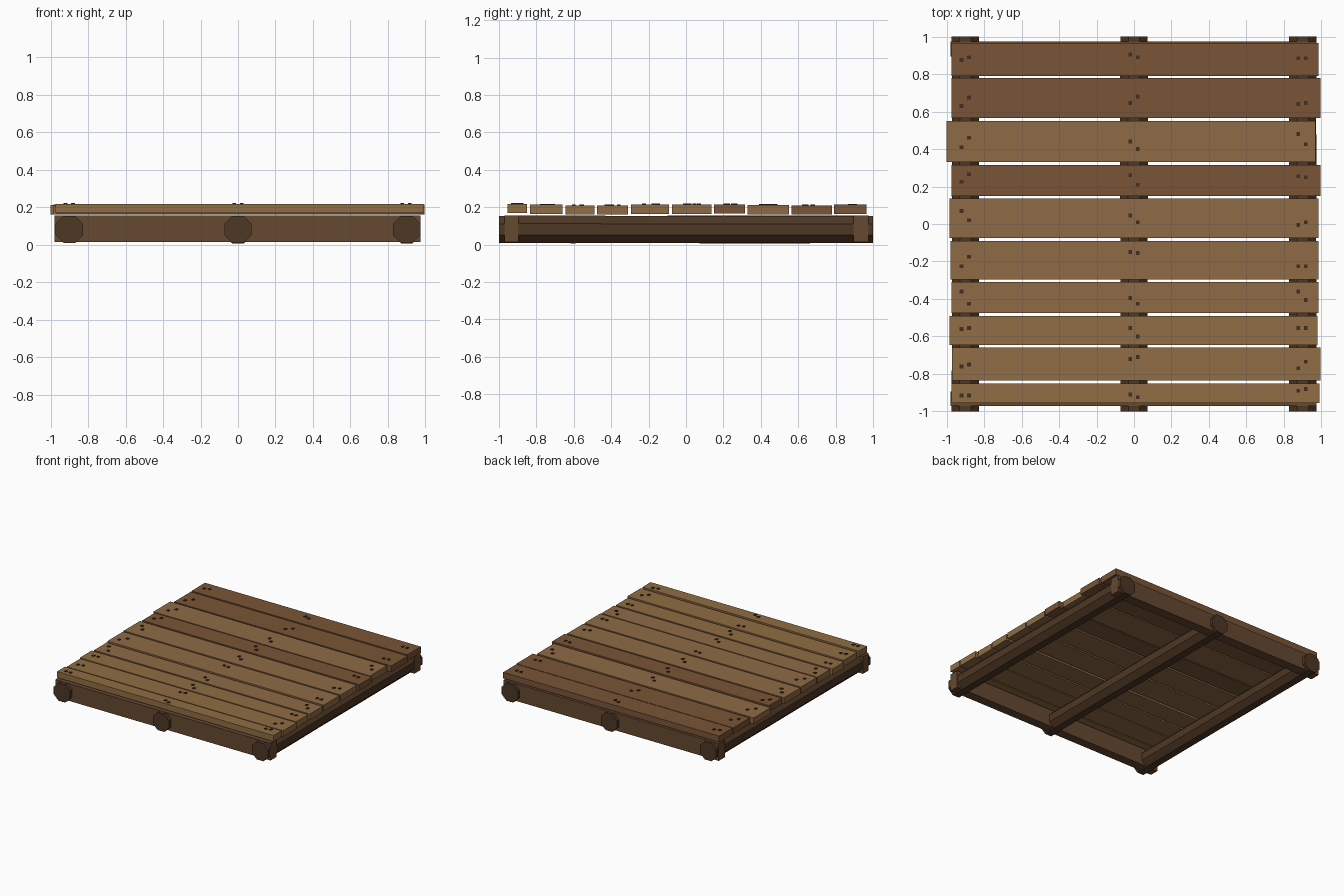
import bpy
import bmesh
import math
import random
from mathutils import Vector

random.seed(4)
cube = bpy.data.objects.get("Cube")
if cube:
    bpy.data.objects.remove(cube, do_unlink=True)


def make_material(name, colour):
    material = bpy.data.materials.new(name)
    material.use_nodes = True
    material.diffuse_color = (*colour, 1)
    shader = next(n for n in material.node_tree.nodes if n.type == 'BSDF_PRINCIPLED')
    shader.inputs["Base Color"].default_value = (*colour, 1)
    shader.inputs["Roughness"].default_value = 0.9
    return material


red_wood = make_material("red_brown_wood", (0.19, 0.09, 0.037))
tan_wood = make_material("tan_wood", (0.27, 0.145, 0.06))
pale_wood = make_material("pale_wood", (0.28, 0.155, 0.058))
beam_wood = make_material("beam_wood", (0.13, 0.066, 0.03))
log_wood = make_material("log_wood", (0.075, 0.038, 0.018))
nail_iron = make_material("nail_iron", (0.05, 0.028, 0.016))


def finish(bm, name, material):
    bmesh.ops.recalc_face_normals(bm, faces=bm.faces)
    mesh = bpy.data.meshes.new(name)
    bm.to_mesh(mesh)
    bm.free()
    mesh.materials.append(material)
    obj = bpy.data.objects.new(name, mesh)
    bpy.context.collection.objects.link(obj)
    return obj


def add_box(bm, low, high):
    low, high = Vector(low), Vector(high)
    verts = bmesh.ops.create_cube(bm, size=1)["verts"]
    bmesh.ops.scale(bm, vec=high - low, verts=verts)
    bmesh.ops.translate(bm, vec=(low + high) / 2, verts=verts)


def box(name, low, high, material):
    bm = bmesh.new()
    add_box(bm, low, high)
    return finish(bm, name, material)


# Eight-sided logs running front to back, slightly uneven along their length
def log(name, x, sides=8, radius=0.079):
    bm = bmesh.new()
    rings = []
    stations = (-1, -0.6, -0.2, 0.2, 0.6, 1)
    for y in stations:
        wobble = 0 if abs(y) == 1 else random.uniform(-0.002, 0.002)
        ring = []
        for i in range(sides):
            angle = math.tau * (i + 0.5) / sides
            r = radius + wobble
            ring.append(bm.verts.new((x + r * math.cos(angle), y, 0.081 + r * math.sin(angle))))
        rings.append(ring)
    for a, b in zip(rings, rings[1:]):
        for i in range(sides):
            j = (i + 1) % sides
            bm.faces.new((a[i], a[j], b[j], b[i]))
    # Triangle fans close the sawn ends
    for ring, y in ((rings[0], -1), (rings[-1], 1)):
        centre = bm.verts.new((x, y, 0.081))
        for i in range(sides):
            bm.faces.new((ring[i], ring[(i + 1) % sides], centre))
    finish(bm, name, log_wood)


for name, x in (("right_log", -0.9), ("middle_log", 0), ("left_log", 0.9)):
    log(name, x)

# Cross beams at both ends
box("front_beam", (-0.98, -0.97, 0.015), (0.975, -0.895, 0.156), beam_wood)
box("back_beam", (-0.98, 0.895, 0.015), (0.975, 0.975, 0.156), beam_wood)

# Deck planks: y range, x range, underside height, material, nail y positions
planks = (
    (0.79, 0.965, -0.975, 0.985, 0.163, red_wood, (0.875, 0.89, 0.905, 0.89, 0.885, 0.885)),
    (0.565, 0.78, -0.975, 0.995, 0.16, red_wood, (0.63, 0.675, 0.645, 0.68, 0.64, 0.645)),
    (0.33, 0.55, -1, 0.968, 0.161, tan_wood, (0.41, 0.46, 0.44, 0.4, 0.48, 0.425)),
    (0.15, 0.315, -0.975, 0.995, 0.165, red_wood, (0.225, 0.265, 0.26, 0.21, 0.255, 0.25)),
    (-0.075, 0.135, -0.985, 0.985, 0.164, tan_wood, (0.07, 0.02, 0.045, 0.01, -0.005, 0.01)),
    (-0.295, -0.09, -0.98, 0.985, 0.164, tan_wood, (-0.225, -0.175, -0.15, -0.155, -0.225, -0.225)),
    (-0.475, -0.31, -0.975, 0.985, 0.16, tan_wood, (-0.36, -0.425, -0.395, -0.425, -0.36, -0.405)),
    (-0.645, -0.49, -0.985, 0.98, 0.16, pale_wood, (-0.56, -0.555, -0.555, -0.6, -0.555, -0.555)),
    (-0.835, -0.66, -0.97, 0.995, 0.163, pale_wood, (-0.76, -0.75, -0.72, -0.71, -0.77, -0.735)),
    (-0.955, -0.85, -0.975, 0.99, 0.168, pale_wood, (-0.915, -0.915, -0.91, -0.925, -0.89, -0.88)),
)
nail_columns = (-0.92, -0.88, -0.02, 0.02, 0.876, 0.916)

nails = bmesh.new()
for number, (y0, y1, x0, x1, z, wood, nail_rows) in enumerate(planks, 1):
    top = z + 0.05
    box(f"plank_{number}", (x0, y0, z), (x1, y1, top), wood)
    # Square nail heads stand just proud of each plank
    for x, y in zip(nail_columns, nail_rows):
        add_box(nails, (x - 0.01, y - 0.01, top - 0.01), (x + 0.01, y + 0.01, top + 0.005))
finish(nails, "nail_heads", nail_iron)
